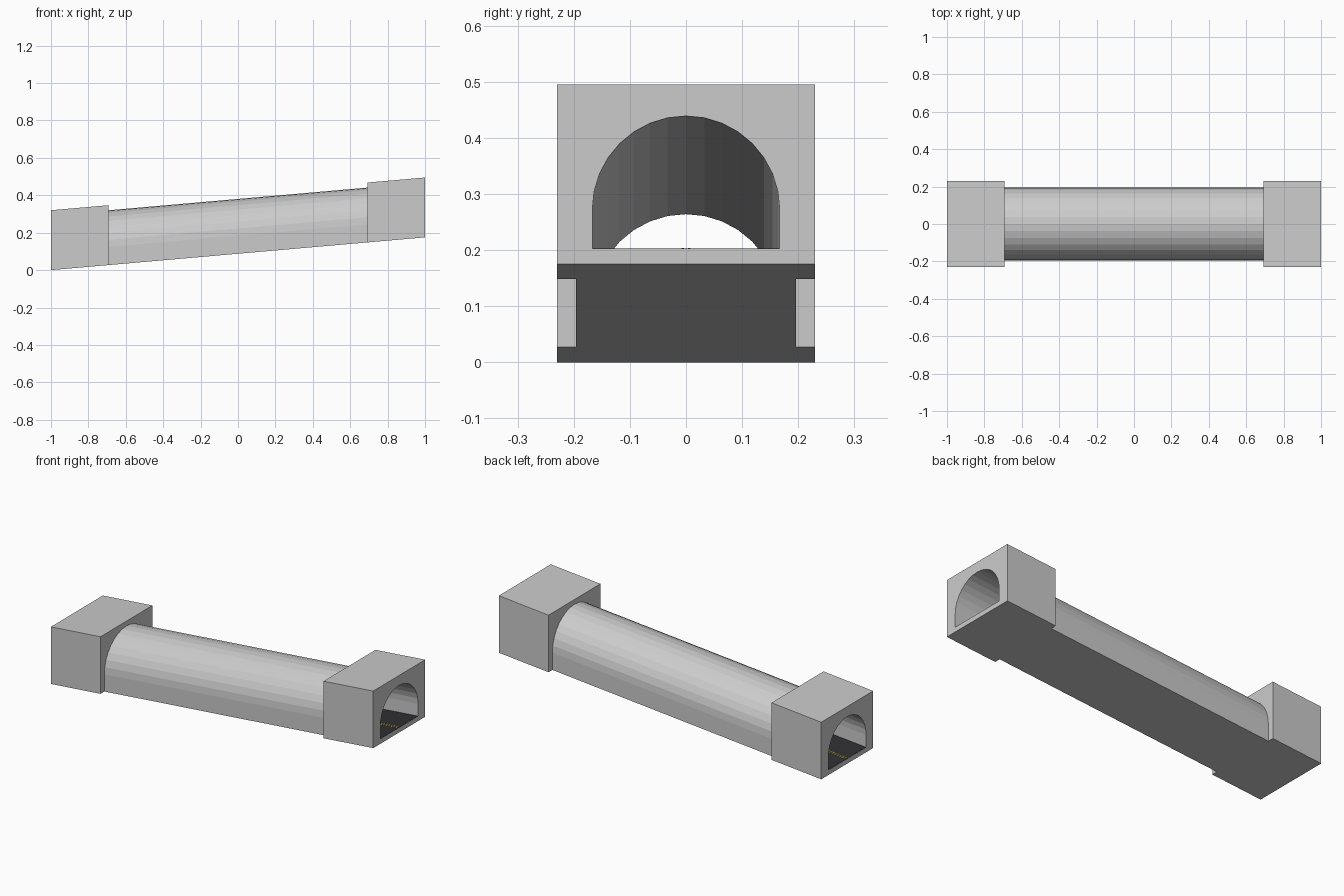
import bpy, bmesh, math
from mathutils import Vector

if "Cube" in bpy.data.objects:
    bpy.data.objects.remove(bpy.data.objects["Cube"])

SLOPE = 0.0875     # rise per unit of length; end faces stay vertical
FLOOR = 0.027      # thickness of the base slab
SPRING = 0.097     # height where the arch begins
BORE, SHELL = 0.167, 0.196
END, INNER = 1.0, 0.692


def arch(radius, base, n=16):
    pts = [(-radius, base)]
    for i in range(n + 1):
        a = math.pi - math.pi * i / n
        pts.append((radius * math.cos(a), SPRING + radius * math.sin(a)))
    return pts + [(radius, base)]


def rect(y0, y1, z0, z1):
    return [(y0, z0), (y0, z1), (y1, z1), (y1, z0)]


def material(name, color):
    m = bpy.data.materials.new(name)
    m.diffuse_color = color
    m.use_nodes = True
    m.node_tree.nodes["Principled BSDF"].inputs["Base Color"].default_value = m.diffuse_color
    return m


def sloped_bar(name, loops, x0, x1, mat=None, open_ends=False):
    """Fill a y-z profile (with holes), extrude along x, then shear uphill."""
    bm = bmesh.new()
    for loop in loops:
        vs = [bm.verts.new((x0, y, z)) for y, z in loop]
        for a, b in zip(vs, vs[1:] + vs[:1]):
            bm.edges.new((a, b))
    bmesh.ops.triangle_fill(bm, edges=bm.edges[:], use_beauty=True)
    caps = bm.faces[:]
    res = bmesh.ops.extrude_face_region(bm, geom=caps, use_keep_orig=True)
    new = [g for g in res["geom"] if isinstance(g, bmesh.types.BMVert)]
    bmesh.ops.translate(bm, verts=new, vec=Vector((x1 - x0, 0, 0)))
    bmesh.ops.recalc_face_normals(bm, faces=bm.faces[:])
    if open_ends:
        bm.normal_update()
        ends = [f for f in bm.faces if abs(f.normal.x) > 0.9]
        bmesh.ops.delete(bm, geom=ends, context='FACES')
    for v in bm.verts:
        v.co.z += SLOPE * (v.co.x + END)
    me = bpy.data.meshes.new(name)
    bm.to_mesh(me)
    bm.free()
    if mat:
        me.materials.append(mat)
    ob = bpy.data.objects.new(name, me)
    bpy.context.collection.objects.link(ob)
    return ob


bore = arch(BORE, FLOOR)
asphalt = material("asphalt", (0.03, 0.03, 0.035, 1))
yellow = material("line_yellow", (0.8, 0.6, 0.05, 1))

# Arched tube between the portals
sloped_bar("tunnel_tube", [arch(SHELL, 0), bore], -INNER, INNER, open_ends=True)

# Block portals at both ends
for side, (x0, x1) in {"lower": (-END, -INNER), "upper": (INNER, END)}.items():
    sloped_bar(side + "_portal", [rect(-0.23, 0.23, 0, 0.32), bore], x0, x1)

# Road surface and double centre line
sloped_bar("road", [rect(-BORE, BORE, FLOOR - 0.001, FLOOR + 0.001)],
           -END + 0.001, END - 0.001, asphalt)
for side, s in (("left", -1), ("right", 1)):
    y0, y1 = sorted((s * 0.004, s * 0.008))
    sloped_bar(side + "_centre_line", [rect(y0, y1, FLOOR, FLOOR + 0.002)],
               -END + 0.005, END - 0.005, yellow)
